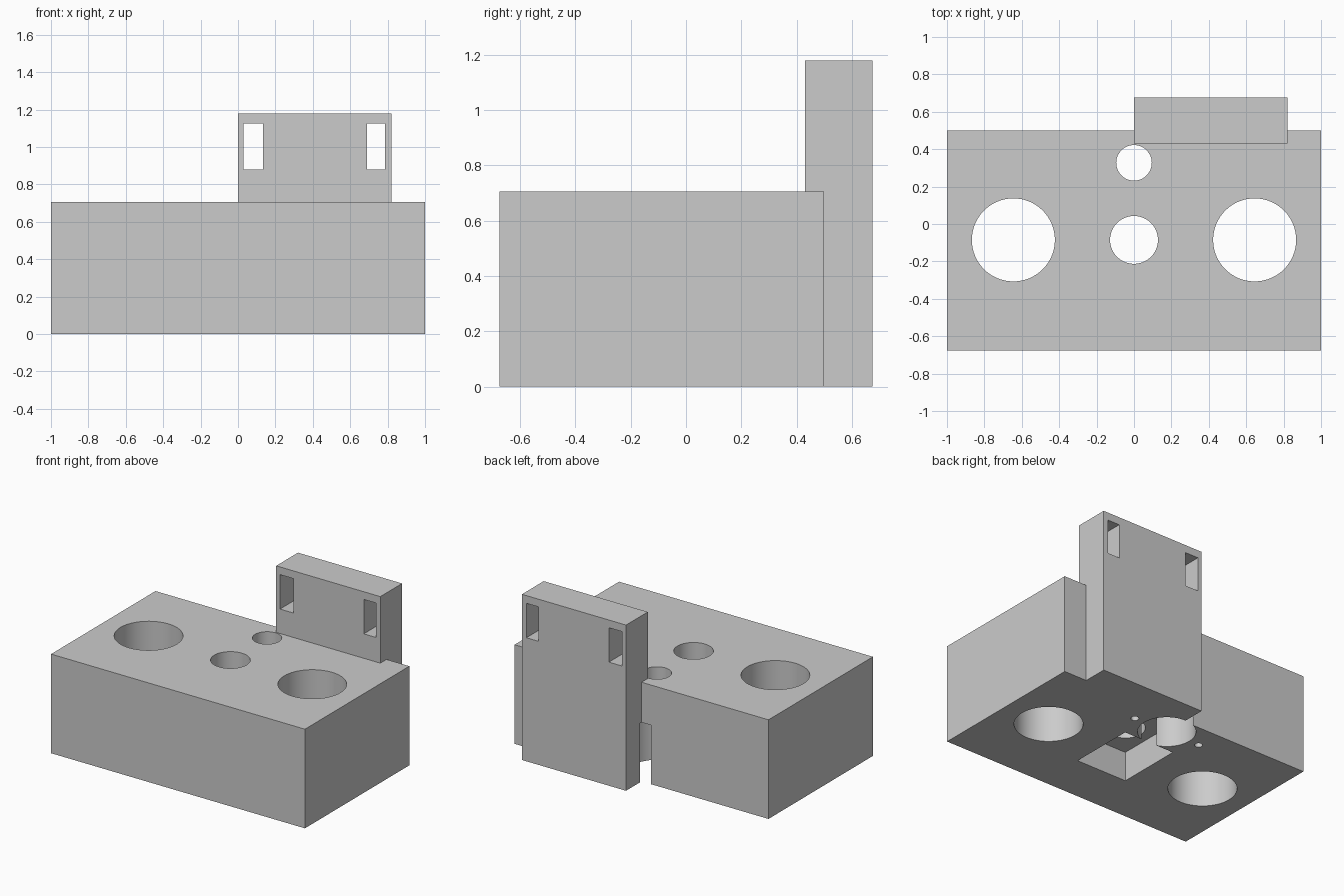
import bpy
import math

if "Cube" in bpy.data.objects:
    bpy.data.objects.remove(bpy.data.objects["Cube"], do_unlink=True)

grey = bpy.data.materials.new("plain_grey")
grey.use_nodes = True
colour = (0.6, 0.6, 0.6, 1)
grey.diffuse_color = colour
grey.node_tree.nodes["Principled BSDF"].inputs["Base Color"].default_value = colour


def box(name, x, y, z):
    """Box spanning the given (low, high) ranges."""
    spans = (x, y, z)
    bpy.ops.mesh.primitive_cube_add(size=1, location=[(a + b) / 2 for a, b in spans])
    ob = bpy.context.object
    ob.name = name
    ob.scale = [b - a for a, b in spans]
    bpy.ops.object.transform_apply(location=True, rotation=False, scale=True)
    ob.data.materials.append(grey)
    return ob


def rod(name, x, y, radius, z):
    """Upright cylinder used to drill a hole."""
    bpy.ops.mesh.primitive_cylinder_add(
        vertices=64, radius=radius, depth=z[1] - z[0], location=(x, y, sum(z) / 2))
    ob = bpy.context.object
    ob.name = name
    ob.data.materials.append(grey)
    return ob


def combine(target, tool, operation):
    """Apply a boolean and discard the tool."""
    tool.hide_render = True
    mod = target.modifiers.new(operation.title(), "BOOLEAN")
    mod.operation = operation
    mod.solver = "EXACT"
    mod.object = tool
    bpy.context.view_layer.objects.active = target
    bpy.ops.object.modifier_apply(modifier=mod.name)
    bpy.data.objects.remove(tool, do_unlink=True)


# Main block with the upright mounting plate on its back
block = box("mounting_block", (-1, 1), (-0.675, 0.5), (0, 0.706))
plate = box("back_plate", (0, 0.82), (0.43, 0.675), (0, 1.18))
combine(block, plate, "UNION")

through = (-0.1, 0.9)
cutters = [
    # Holes through the block
    rod("centre_hole", 0, -0.085, 0.128, through),
    rod("rear_hole", 0, 0.327, 0.095, through),
    # Wide bore and rectangular pocket in the underside
    rod("rear_bore", 0, 0.327, 0.188, (-0.1, 0.42)),
    box("nut_pocket", (-0.2, 0.2), (-0.325, 0.15), (-0.1, 0.21)),
    # Strap slots through the plate
    box("slot_inner", (0.03, 0.135), (0.3, 0.8), (0.88, 1.125)),
    box("slot_outer", (0.69, 0.785), (0.3, 0.8), (0.88, 1.125)),
]
# Paired rod holes and screw holes
for side in (-1, 1):
    cutters.append(rod("rod_hole", side * 0.645, -0.085, 0.222, through))
    cutters.append(rod("screw_hole", side * 0.267, 0.326, 0.026, (-0.1, 0.25)))

for cutter in cutters:
    combine(block, cutter, "DIFFERENCE")

# Smooth bores, sharp edges
bpy.ops.object.select_all(action="DESELECT")
block.select_set(True)
bpy.context.view_layer.objects.active = block
bpy.ops.object.shade_smooth_by_angle(angle=math.radians(30))
